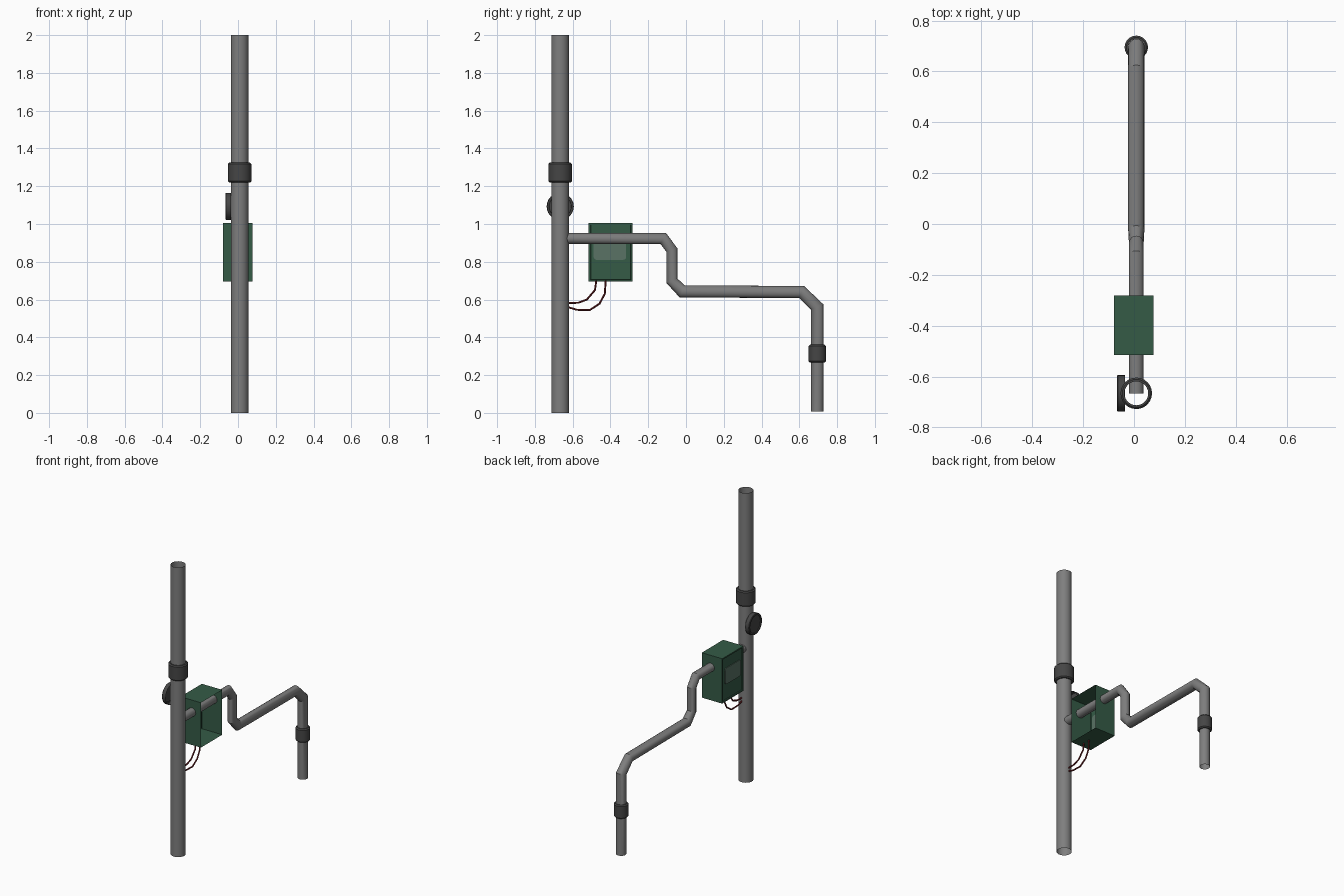
import bpy, bmesh, math
from mathutils import Vector, Matrix

if "Cube" in bpy.data.objects:
    bpy.data.objects.remove(bpy.data.objects["Cube"])

CX, PY = 0.009, -0.666   # pipe centre plane, pole position


def mat(name, rgb):
    m = bpy.data.materials.new(name)
    m.diffuse_color = (*rgb, 1)
    m.use_nodes = True
    m.node_tree.nodes["Principled BSDF"].inputs["Base Color"].default_value = m.diffuse_color
    return m


GREY = mat("pipe grey", (0.21, 0.21, 0.21))
DARK = mat("dark grey", (0.06, 0.06, 0.06))
GREEN = mat("box green", (0.035, 0.105, 0.062))
GLASS = mat("window grey green", (0.10, 0.17, 0.13))
RED = mat("wire red", (0.16, 0.015, 0.018))


def finish(bm, name, material, smooth=True):
    me = bpy.data.meshes.new(name)
    bm.to_mesh(me)
    bm.free()
    me.materials.append(material)
    ob = bpy.data.objects.new(name, me)
    bpy.context.collection.objects.link(ob)
    if smooth:
        bpy.context.view_layer.objects.active = ob
        ob.select_set(True)
        bpy.ops.object.shade_smooth_by_angle(angle=math.radians(30))
        ob.select_set(False)
    return ob


def skin(bm, rings):
    for a, b in zip(rings, rings[1:]):
        n = len(a)
        for i in range(n):
            j = (i + 1) % n
            bm.faces.new((a[i], a[j], b[j], b[i]))


def lathe(name, profile, material, place, n=24, cap_end=False):
    """Revolve (radius, height) pairs about z, then place."""
    bm = bmesh.new()
    rings = [[bm.verts.new((r * math.cos(2 * math.pi * i / n),
                            r * math.sin(2 * math.pi * i / n), z))
              for i in range(n)] for r, z in profile]
    skin(bm, rings)
    if cap_end:
        bm.faces.new(rings[-1])
    bmesh.ops.transform(bm, matrix=place, verts=bm.verts)
    return finish(bm, name, material)


def sweep(name, path, material, n=16):
    """Mitred open tube along (y, z, radius) points in the plane x = CX."""
    bm = bmesh.new()
    pts = [Vector((y, z)) for y, z, r in path]
    rings = []
    for k, p in enumerate(pts):
        d0 = (p - pts[k - 1]).normalized() if k else (pts[1] - p).normalized()
        d1 = (pts[k + 1] - p).normalized() if k < len(pts) - 1 else d0
        t = (d0 + d1).normalized()
        nrm = Vector((-t.y, t.x)) / t.dot(d0)
        r = path[k][2]
        ring = []
        for i in range(n):
            a = 2 * math.pi * i / n
            q = p + nrm * (r * math.sin(a))
            ring.append(bm.verts.new((CX + r * math.cos(a), q.x, q.y)))
        rings.append(ring)
    skin(bm, rings)
    bmesh.ops.recalc_face_normals(bm, faces=bm.faces)
    return finish(bm, name, material)


# Upright pole (open ended)
lathe("upright_pole", [(0.047, 0), (0.047, 2)], GREY,
      Matrix.Translation((CX, PY, 0)))

# Bent side pipe
sweep("branch_pipe", [(PY, 0.923, 0.029), (-0.12, 0.923, 0.029),
                      (-0.075, 0.862, 0.029), (-0.075, 0.70, 0.029),
                      (-0.02, 0.643, 0.032), (0.612, 0.64, 0.032),
                      (0.695, 0.56, 0.033), (0.695, 0.008, 0.033)], GREY)


# Coupling collars with chamfered rims
def collar(name, y, z0, z1, r, inner):
    c = 0.007
    lathe(name, [(inner, z0), (r - c, z0), (r, z0 + c), (r, z1 - c),
                 (r - c, z1), (inner, z1)], DARK, Matrix.Translation((CX, y, 0)))


collar("pole_collar", PY, 1.22, 1.325, 0.062, 0.047)
collar("branch_collar", 0.695, 0.267, 0.361, 0.046, 0.033)

# Dial on the left of the pole, open at the back
lathe("gauge_dial", [(0.072, 0), (0.072, 0.027), (0.069, 0.030), (0.060, 0.030),
                     (0.058, 0.025)], DARK,
      Matrix.Translation((-0.036, PY, 1.093)) @ Matrix.Rotation(-math.pi / 2, 4, 'Y'),
      cap_end=True)

# Meter box: open on the right, recessed panel on the left
X0, X1, Y0, Y1, Z0, Z1 = -0.079, 0.077, -0.515, -0.282, 0.695, 1.005
bm = bmesh.new()
bmesh.ops.create_cube(bm, size=1, matrix=Matrix.Translation(
    ((X0 + X1) / 2, (Y0 + Y1) / 2, (Z0 + Z1) / 2))
    @ Matrix.Diagonal((X1 - X0, Y1 - Y0, Z1 - Z0, 1)))
bm.normal_update()
bmesh.ops.delete(bm, geom=[f for f in bm.faces if f.normal.x > 0.9], context='FACES')
left = [f for f in bm.faces if f.normal.x < -0.9]
bmesh.ops.inset_region(bm, faces=left, thickness=0.013)
bmesh.ops.inset_region(bm, faces=left, thickness=0.003, depth=-0.006)
finish(bm, "meter_box", GREEN, smooth=False)

# Window plate with rounded corners, showing on both sides of the panel
bm = bmesh.new()
rad, verts = 0.016, []
for cy, cz, a0 in ((-0.333, 0.906, 0), (-0.473, 0.906, 90),
                   (-0.473, 0.826, 180), (-0.333, 0.826, 270)):
    for s in range(4):
        a = math.radians(a0 + s * 30)
        verts.append(bm.verts.new((-0.078, cy + rad * math.cos(a), cz + rad * math.sin(a))))
face = bm.faces.new(verts)
ext = bmesh.ops.extrude_face_region(bm, geom=[face], use_keep_orig=True)
bmesh.ops.translate(bm, vec=(0.009, 0, 0),
                    verts=[g for g in ext["geom"] if isinstance(g, bmesh.types.BMVert)])
bmesh.ops.recalc_face_normals(bm, faces=bm.faces)
finish(bm, "window", GLASS, smooth=False)

# Wires from box to pole
for name, pts in (
        ("wire_inner", [(-0.475, 0.70), (-0.482, 0.65), (-0.525, 0.60),
                        (-0.57, 0.583), (-0.63, 0.582)]),
        ("wire_outer", [(-0.425, 0.70), (-0.43, 0.63), (-0.458, 0.578),
                        (-0.51, 0.544), (-0.58, 0.546), (-0.63, 0.562)])):
    sweep(name, [(y, z, 0.005) for y, z in pts], RED, n=8)
